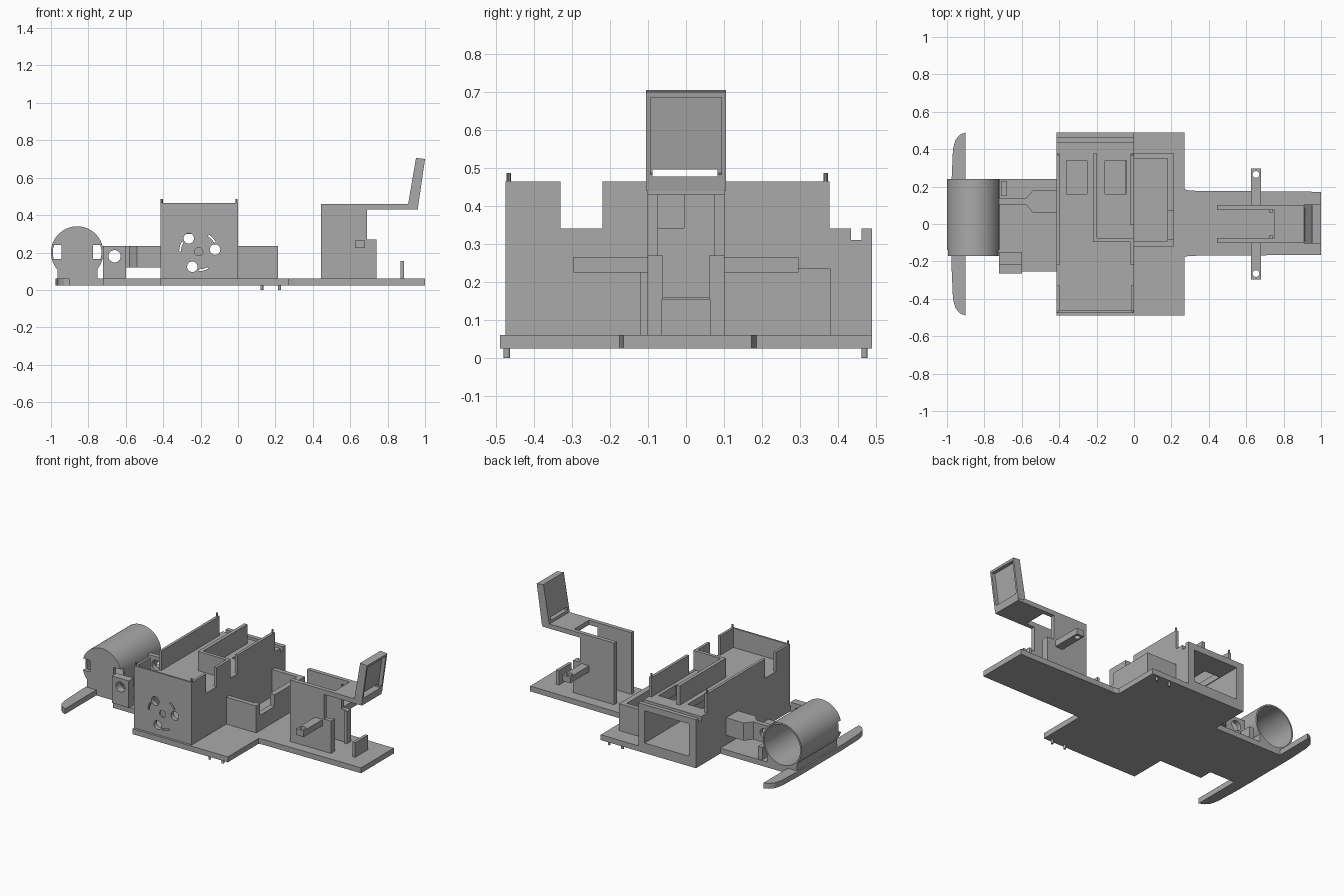
import bpy, bmesh, math
from mathutils import Vector

if "Cube" in bpy.data.objects:
    bpy.data.objects.remove(bpy.data.objects["Cube"], do_unlink=True)

grey = bpy.data.materials.new("plain_grey")
grey.use_nodes = True
colour = (0.4, 0.4, 0.4, 1)
grey.diffuse_color = colour
grey.node_tree.nodes["Principled BSDF"].inputs["Base Color"].default_value = colour


def prism(name, pts, lo, hi, axis="z"):
    """Extrude a flat outline along z (x, y points) or along y (x, z points)."""
    bm = bmesh.new()
    place = (lambda p, d: (p[0], p[1], d)) if axis == "z" else (lambda p, d: (p[0], d, p[1]))
    face = bm.faces.new([bm.verts.new(place(p, lo)) for p in pts])
    out = bmesh.ops.extrude_face_region(bm, geom=[face])
    shift = Vector(place((0, 0), hi - lo))
    bmesh.ops.translate(bm, vec=shift, verts=[v for v in out["geom"] if isinstance(v, bmesh.types.BMVert)])
    bmesh.ops.recalc_face_normals(bm, faces=bm.faces)
    mesh = bpy.data.meshes.new(name)
    bm.to_mesh(mesh)
    bm.free()
    mesh.materials.append(grey)
    obj = bpy.data.objects.new(name, mesh)
    bpy.context.collection.objects.link(obj)
    return obj


def box(name, x0, x1, y0, y1, z0, z1):
    return prism(name, [(x0, y0), (x1, y0), (x1, y1), (x0, y1)], z0, z1)


def circle(cx, cy, r, n=24):
    return [(cx + r * math.cos(2 * math.pi * i / n), cy + r * math.sin(2 * math.pi * i / n)) for i in range(n)]


def cut(obj, *cutters):
    """Subtract each cutter, then discard it."""
    bpy.ops.object.select_all(action="DESELECT")
    bpy.context.view_layer.objects.active = obj
    obj.select_set(True)
    for c in cutters:
        m = obj.modifiers.new("cut", "BOOLEAN")
        m.operation, m.solver, m.object = "DIFFERENCE", "EXACT", c
        bpy.ops.object.modifier_apply(modifier=m.name)
        bpy.data.objects.remove(c, do_unlink=True)


def smooth(obj):
    bpy.ops.object.select_all(action="DESELECT")
    bpy.context.view_layer.objects.active = obj
    obj.select_set(True)
    bpy.ops.object.shade_smooth_by_angle(angle=math.radians(30))


# Base plate with curved bumper
horn = [(-0.9, 0.49), (-0.93, 0.478), (-0.955, 0.45), (-0.968, 0.4), (-0.975, 0.24)]
outline = [(-0.72, 0.24), (-0.9, 0.24)] + horn
outline += [(x, -y) for x, y in reversed(horn)]
outline += [(-0.9, -0.17), (-0.72, -0.17), (-0.72, -0.255), (-0.415, -0.255), (-0.415, -0.49),
            (0.27, -0.49), (0.27, -0.175), (0.3, -0.17), (1, -0.165), (1, 0.172), (0.3, 0.178),
            (0.27, 0.185), (0.27, 0.49), (-0.415, 0.49), (-0.415, 0.24)]
prism("base_plate", outline, 0.025, 0.06)
for x in (0.127, 0.222):
    for y in (-0.472, 0.47):
        prism("foot_pin", circle(x, y, 0.008, 12), 0, 0.03)

# Hollow main housing, open at the back
housing = box("housing", -0.415, 0, -0.475, 0.49, 0.06, 0.34)
cut(housing,
    box("cavity", -0.365, -0.045, -0.445, 0.6, 0.09, 0.3),
    box("groove", -0.5, 0.1, 0.435, 0.462, 0.31, 0.4),
    box("deck_hole", -0.36, -0.25, 0.16, 0.34, 0.28, 0.4),
    box("deck_hole", -0.155, -0.04, 0.16, 0.34, 0.28, 0.4))

# Rotor-like vents on the housing front
cx, cz = -0.21, 0.205
for a in (0, 120, 240):
    t = math.radians(a + 7)
    hole = circle(cx + 0.088 * math.cos(t), cz + 0.088 * math.sin(t), 0.028)
    cut(housing, prism("vent", hole, -0.6, -0.4, "y"))
    arc = [t + math.radians(d) for d in (22, 32, 42, 52)]
    slot = [(cx + r * math.cos(s), cz + r * math.sin(s))
            for r, row in ((0.095, arc), (0.105, arc[::-1])) for s in row]
    cut(housing, prism("vent_slot", slot, -0.6, -0.4, "y"))
cut(housing, prism("hub_recess", circle(cx, cz, 0.022), -0.6, -0.465, "y"))

# Walls and posts on the deck
box("front_wall", -0.415, 0, -0.475, -0.463, 0.34, 0.465)
for x in (-0.415, -0.016):
    box("front_side_wall", x, x + 0.016, -0.463, -0.33, 0.34, 0.465)
box("right_side_wall", -0.415, -0.397, -0.22, 0.378, 0.34, 0.465)
left_wall = box("left_side_wall", -0.018, 0, -0.22, 0.378, 0.34, 0.465)
cut(left_wall, box("slot", -0.1, 0.1, -0.075, -0.005, 0.342, 0.6))
prism("inner_wall", [(-0.22, 0.378), (-0.22, -0.097), (-0.018, -0.097), (-0.018, -0.075),
                     (-0.198, -0.075), (-0.198, 0.378)], 0.34, 0.465)
for x in (-0.408, -0.008):
    for y in (-0.467, 0.368):
        prism("deck_post", circle(x, y, 0.006, 10), 0.45, 0.487)

# Low open tray beside the housing
tray = prism("side_tray", [(0, -0.12), (0.215, -0.12), (0.215, 0.38), (0, 0.38), (0, 0.35),
                           (0.18, 0.35), (0.18, -0.09), (0, -0.09)], 0.06, 0.235)
cut(tray, box("notch", 0.15, 0.3, -0.08, 0.07, 0.16, 0.4))

# Drum, open at the back, with a notched front cap
dx, dz = -0.86, 0.2
drum = prism("drum", circle(dx, dz, 0.14, 64), -0.17, 0.24, "y")
cut(drum, prism("bore", circle(dx, dz, 0.13, 64), -0.145, 0.4, "y"))
for x in (-1.05, -0.775):
    cut(drum, box("cap_notch", x, x + 0.105, -0.3, -0.14, 0.165, 0.24))
smooth(drum)
cradle = box("drum_cradle", -0.965, -0.752, -0.17, 0.24, 0.06, 0.13)
cut(cradle, prism("bore", circle(dx, dz, 0.138, 64), -0.4, 0.4, "y"))

# Bracket and link between drum and housing
sx, sz = -0.66, 0.18
for name, y0, y1 in (("sensor_block", -0.265, -0.215), ("link_eye", 0.105, 0.135)):
    block = box(name, -0.722, -0.6, y0, y1, 0.06 if y0 < 0 else 0.12, 0.235)
    cut(block, prism("eye", circle(sx, sz, 0.033), y0 - 0.1, y1 + 0.1, "y"))
    smooth(block)
box("sensor_base", -0.722, -0.6, -0.215, -0.15, 0.06, 0.1)
box("rear_bracket", -0.71, -0.68, 0.15, 0.23, 0.06, 0.14)
prism("link_arm", [(-0.415, 0.06), (-0.415, 0.18), (-0.54, 0.18), (-0.58, 0.135), (-0.6, 0.135),
                   (-0.6, 0.105), (-0.58, 0.105), (-0.54, 0.06)], 0.12, 0.235)

# Chair-like tower: two side walls, lips, top plate
side = [(0.445, 0.06), (0.74, 0.06), (0.74, 0.27), (0.69, 0.27), (0.69, 0.43),
        (0.75, 0.43), (0.75, 0.46), (0.445, 0.46)]
for s in (-1, 1):
    lo, hi = sorted((s * 0.075, s * 0.102))
    prism("tower_side", side, lo, hi, "y")
    lo, hi = sorted((s * 0.06, s * 0.076))
    box("tower_lip", 0.725, 0.74, lo, hi, 0.06, 0.27)
    lo, hi = sorted((s * 0.1, s * 0.296))
    bar = box("side_bar", 0.625, 0.68, lo, hi, 0.225, 0.265)
    cut(bar, prism("bolt_hole", circle(0.652, s * 0.265, 0.018), 0.1, 0.4))
box("top_plate", 0.75, 0.962, -0.102, 0.102, 0.43, 0.46)
box("end_stop", 0.868, 0.888, -0.065, 0.065, 0.06, 0.155)

# Tilted head frame with recessed panel and a slit at its foot
head = prism("head_frame", [(0.908, 0.45), (0.962, 0.44), (1.0, 0.7), (0.952, 0.706)], -0.105, 0.105, "y")
cut(head,
    prism("recess", [(0.945, 0.487), (1.1, 0.46), (1.13, 0.67), (0.973, 0.688)], -0.093, 0.093, "y"),
    box("slit", 0.8, 1.1, -0.088, 0.083, 0.477, 0.496))
